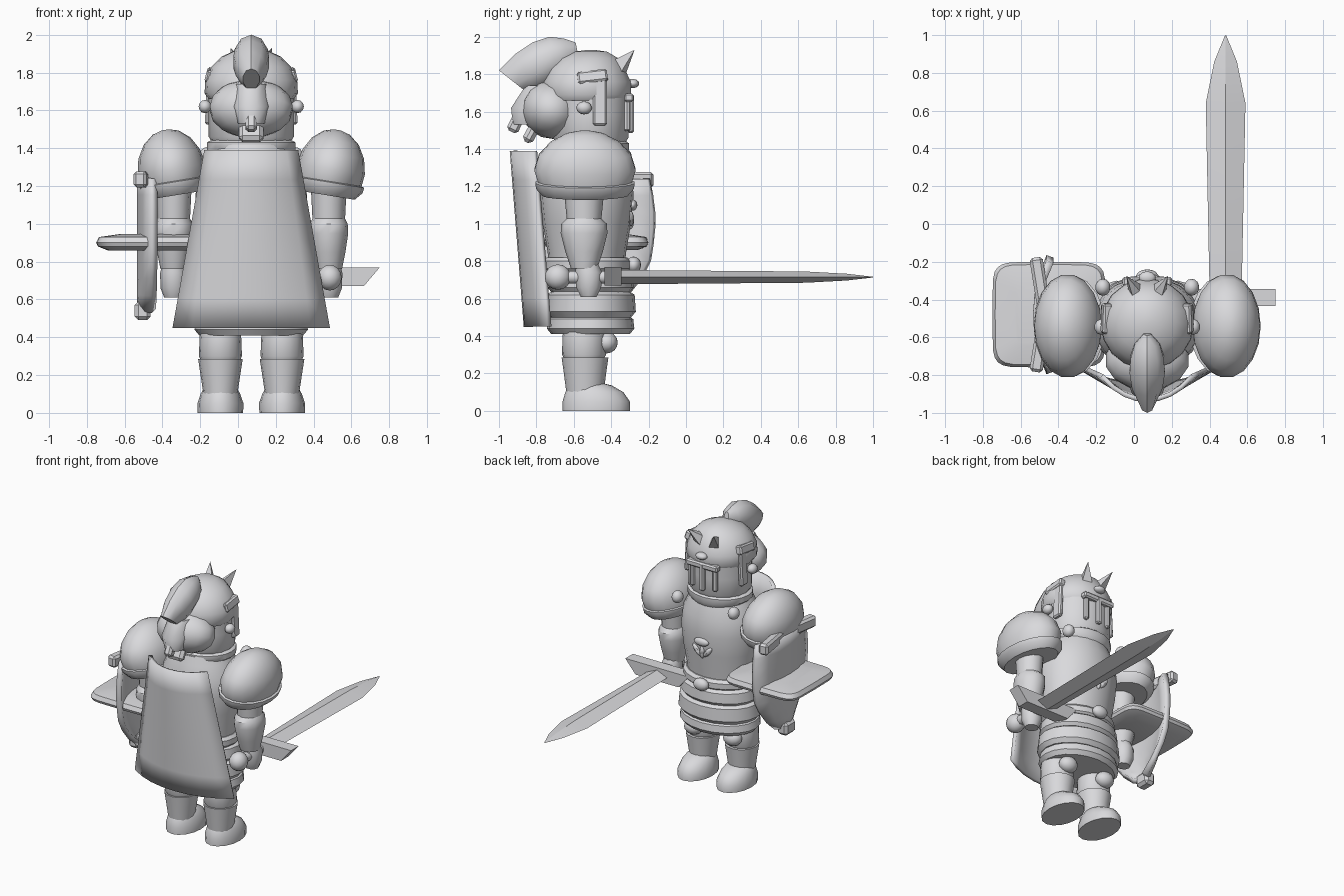
import bpy, bmesh, math
from mathutils import Vector, Matrix

if "Cube" in bpy.data.objects:
    bpy.data.objects.remove(bpy.data.objects["Cube"])

CX, CY = 0.07, -0.53          # body axis
steel = bpy.data.materials.new("pale_steel")
steel.diffuse_color = (0.7, 0.7, 0.72, 1)
steel.use_nodes = True
steel.node_tree.nodes["Principled BSDF"].inputs["Base Color"].default_value = steel.diffuse_color


def finish(name, bm, angle=40):
    bmesh.ops.recalc_face_normals(bm, faces=bm.faces)
    me = bpy.data.meshes.new(name)
    bm.to_mesh(me)
    bm.free()
    me.materials.append(steel)
    ob = bpy.data.objects.new(name, me)
    bpy.context.collection.objects.link(ob)
    bpy.ops.object.select_all(action='DESELECT')
    ob.select_set(True)
    bpy.context.view_layer.objects.active = ob
    bpy.ops.object.shade_smooth_by_angle(angle=math.radians(angle))
    return ob


def loft(name, rings, n=16, angle=40):
    """Stack of elliptical rings: (x, y, z, rx, ry)."""
    bm = bmesh.new()
    loops = [[bm.verts.new((x + rx * math.cos(2 * math.pi * i / n),
                            y + ry * math.sin(2 * math.pi * i / n), z))
              for i in range(n)] for x, y, z, rx, ry in rings]
    for a, b in zip(loops, loops[1:]):
        for i in range(n):
            bm.faces.new((a[i], a[(i + 1) % n], b[(i + 1) % n], b[i]))
    bm.faces.new(loops[0])
    bm.faces.new(loops[-1])
    return finish(name, bm, angle)


def ball(name, c, r, rot=(0, 0, 0), u=14, v=8):
    bm = bmesh.new()
    bmesh.ops.create_uvsphere(bm, u_segments=u, v_segments=v, radius=1)
    ob = finish(name, bm)
    ob.location, ob.scale, ob.rotation_euler = c, r, rot
    return ob


def box(name, c, size, rot=(0, 0, 0), bevel=0.01):
    bm = bmesh.new()
    bmesh.ops.create_cube(bm, size=1, matrix=Matrix.Diagonal((*size, 1)))
    bmesh.ops.bevel(bm, geom=bm.edges[:], offset=bevel, segments=1, affect='EDGES')
    ob = finish(name, bm, 30)
    ob.location, ob.rotation_euler = c, rot
    return ob


def slab(name, pts, a, b, axis):
    """Extrude a 2D outline from a to b along x or z."""
    place = (lambda p, t: (t, p[0], p[1])) if axis == 'x' else (lambda p, t: (p[0], p[1], t))
    bm = bmesh.new()
    lo = [bm.verts.new(place(p, a)) for p in pts]
    hi = [bm.verts.new(place(p, b)) for p in pts]
    bm.faces.new(lo)
    bm.faces.new(hi)
    for i in range(len(pts)):
        j = (i + 1) % len(pts)
        bm.faces.new((lo[i], lo[j], hi[j], hi[i]))
    return finish(name, bm, 30)


# Legs, arms and shoulder guards, mirrored about the body axis
for s, side in ((-1, "left"), (1, "right")):
    x = CX + s * 0.163
    loft(side + "_boot", [(x, -0.48, 0, .12, .18), (x, -0.48, .05, .122, .18),
                          (x, -0.49, .1, .105, .155), (x, -0.51, .135, .085, .115),
                          (x, -0.53, .155, .05, .06)])
    loft(side + "_shin", [(x, -0.54, .1, .09, .1), (x, -0.54, .2, .105, .113),
                          (x, -0.54, .285, .118, .125)])
    loft(side + "_thigh", [(x, -0.545, .27, .1, .1), (x, -0.545, .3, .114, .118),
                           (x, -0.545, .4, .11, .115), (x, -0.545, .5, .1, .1)])
    ball(side + "_knee_guard", (x, -0.425, .365), (.07, .06, .058))

    x = CX + s * 0.41
    loft(side + "_upper_arm", [(x, -0.545, 1.0, .085, .09), (x, -0.545, 1.1, .09, .1),
                               (x, -0.545, 1.3, .1, .12)], 12)
    loft(side + "_forearm", [(x, -0.545, .76, .07, .07), (x, -0.545, .85, .088, .1),
                             (x, -0.545, .95, .103, .125), (x, -0.545, 1.0, .1, .122),
                             (x, -0.545, 1.03, .085, .09)], 12)
    loft(side + "_hand", [(x, -0.52, .61, .05, .045), (x, -0.52, .66, .07, .07),
                          (x, -0.52, .74, .072, .075), (x, -0.53, .79, .06, .06)], 10)
    dome = [(0, 0, -.1, .15, .23), (0, 0, -.06, .185, .265), (0, 0, -.03, .19, .27),
            (0, 0, -.025, .175, .255), (0, 0, .04, .182, .275), (0, 0, .12, .165, .25),
            (0, 0, .19, .125, .185), (0, 0, .235, .07, .1), (0, 0, .25, .02, .03)]
    g = loft(side + "_shoulder_guard", dome, 18, 35)
    g.location, g.rotation_euler = (x + s * .005, -0.54, 1.25), (0, s * 0.16, 0)
    ball(side + "_cape_clasp", (CX + s * .235, -0.335, 1.36), (.04, .045, .045))
    ball(side + "_helmet_bolt", (CX + s * .245, -0.545, 1.62), (.035, .042, .035), u=10, v=6)
    # Cheek strap and its cross piece
    box(side + "_cheek_strap", (CX + s * .222, -0.46, 1.65), (.035, .075, .25), (0, s * -.05, 0))
    box(side + "_temple_plate", (CX + s * .215, -0.5, 1.785), (.05, .16, .065), (.12, s * -.25, 0))
    # Wings of the brow crest
    bm = bmesh.new()
    base = [bm.verts.new(v) for v in ((CX, -.34, 1.75), (CX + s * .1, -.36, 1.79),
                                      (CX + s * .06, -.44, 1.85), (CX, -.4, 1.83))]
    tip = bm.verts.new((CX + s * .11, -.275, 1.93))
    bm.faces.new(base)
    for i in range(4):
        bm.faces.new((base[i], base[(i + 1) % 4], tip))
    finish(side + "_crest_wing", bm, 20)
    # Visor bars beside the nose guard
    box(side + "_visor_bar", (CX + s * .095, -.315, 1.58), (.035, .035, .17), (0, 0, s * -.4))

# Torso, belt and layered skirt
loft("torso", [(CX, CY, .74, .25, .2), (CX, CY, .85, .255, .21), (CX, CY, 1.0, .28, .235),
               (CX, CY, 1.15, .295, .25), (CX, CY, 1.27, .28, .24), (CX, CY, 1.36, .23, .21),
               (CX, CY, 1.42, .2, .19)], 20)
loft("belt", [(CX, CY, .74, .26, .215), (CX, CY, .76, .28, .235), (CX, CY, .8, .28, .235),
              (CX, CY, .82, .26, .215)], 20)
for i, (z0, z1, r) in enumerate(((.41, .52, .3), (.5, .65, .31), (.63, .76, .295))):
    loft("skirt_band_%d" % (i + 1),
         [(CX, -.51, z0, r - .025, r * .7), (CX, -.51, z0 + .03, r, r * .78),
          (CX, -.51, z1 - .03, r - .01, r * .76), (CX, -.51, z1, r - .05, r * .62)], 20)
ball("belt_buckle", (CX, -.28, .78), (.06, .04, .045))
ball("chest_emblem", (CX, -.285, 1.1), (.06, .025, .03))
for a in (-.7, 0, .7):
    ball("emblem_petal", (CX + .07 * math.sin(a), -.297, 1.05 - .03 * math.cos(a)),
         (.02, .02, .05), (0, a, 0), 8, 6)

# Neck, helmet and neck guard
loft("collar", [(CX, -.51, 1.36, .2, .19), (CX, -.51, 1.39, .235, .205), (CX, -.51, 1.43, .235, .205),
                (CX, -.51, 1.45, .2, .18)], 20)
loft("helmet_face", [(CX, -.51, 1.42, .2, .18), (CX, -.51, 1.46, .225, .205), (CX, -.51, 1.58, .225, .205),
                     (CX, -.51, 1.74, .225, .215)], 18)
loft("helmet_dome", [(CX, -.53, 1.66, .225, .225), (CX, -.53, 1.69, .247, .24), (CX, -.53, 1.76, .243, .238),
                     (CX, -.53, 1.83, .21, .205), (CX, -.52, 1.885, .155, .16),
                     (CX, -.51, 1.92, .08, .09), (CX, -.51, 1.93, .02, .02)], 18)
box("brow_bar", (CX, -.305, 1.675), (.26, .05, .045))
box("nose_guard", (CX, -.295, 1.59), (.04, .035, .21))
ball("crest_stud", (CX, -.285, 1.75), (.045, .035, .025), u=10, v=6)
ball("neck_guard", (CX, -.72, 1.61), (.225, .165, .155), (-.35, 0, 0), 14, 8)
loft("plume_socket", [(CX, -.85, 1.53, .07, .08), (CX, -.84, 1.62, .1, .1), (CX, -.79, 1.74, .08, .07)], 10)
box("upper_tassel", (CX, -.9, 1.56), (.06, .065, .15), (-.45, 0, 0), .015)
box("lower_tassel", (CX, -.83, 1.48), (.13, .06, .1), (-.5, 0, 0), .02)

# Plume: crescent section swept from the helmet crown backwards
bm = bmesh.new()
spine = [((-.59, 1.97), (-.57, 1.87), .02), ((-.65, 1.99), (-.62, 1.83), .07),
         ((-.73, 2.0), (-.68, 1.78), .092), ((-.82, 1.97), (-.74, 1.74), .098),
         ((-.91, 1.91), (-.8, 1.715), .085), ((-1.0, 1.82), (-.86, 1.71), .045)]
loops = []
for top, low, w in spine:
    t, l = Vector(top), Vector(low)
    c, h = (t + l) / 2, (t - l) / 2
    loops.append([bm.verts.new((CX + w * math.sin(k * math.pi / 5), *(c + h * math.cos(k * math.pi / 5))))
                  for k in range(10)])
for a, b in zip(loops, loops[1:]):
    for i in range(10):
        bm.faces.new((a[i], a[(i + 1) % 10], b[(i + 1) % 10], b[i]))
bm.faces.new(loops[0])
bm.faces.new(loops[-1])
finish("plume", bm)


def sheet(name, rows, cols, f, thick, angle=40):
    """Grid surface f(u, v) given thickness."""
    bm = bmesh.new()
    g = [[bm.verts.new(f(j / cols, i / rows)) for j in range(cols + 1)] for i in range(rows + 1)]
    for i in range(rows):
        for j in range(cols):
            bm.faces.new((g[i][j], g[i][j + 1], g[i + 1][j + 1], g[i + 1][j]))
    ob = finish(name, bm, angle)
    m = ob.modifiers.new("thickness", 'SOLIDIFY')
    m.thickness, m.offset = thick, 0
    return ob


# Cape: curved, flaring to the hem
def cape(u, v):
    w, t = 2 * u - 1, 1 - v
    half = .24 + .17 * v
    return (CX + w * half, -.93 + .075 * v + .125 * abs(w) ** 2.2, .45 + .94 * t)


sheet("cape", 6, 8, cape, .025)


# Shield: bowed plate tapering to a blunt foot
def shield(u, v):
    w = 2 * u - 1
    half = .28 + .03 * math.sin(v * 5) if v < .5 else .3 * (1 - ((v - .5) / .5) ** 2 * .8)
    return (-.515 + .07 * w * w, -.48 + w * half, 1.24 - .7 * v)


sheet("shield", 8, 6, shield, .04, 30)
for s in (-1, 1):
    box("shield_top_rim", (-.495, -.48 + s * .15, 1.235), (.07, .31, .085), (0, 0, s * .16), .015)
box("shield_foot", (-.505, -.48, .54), (.085, .12, .1), (0, 0, 0), .02)

# Flat crossing blade of the shield, thick in the middle and thin at the rim
bm = bmesh.new()
prev = []
for z, k in ((.86, .8), (.88, .97), (.9, 1), (.93, .95), (.945, .6)):
    ring = []
    for i in range(24):
        a = 2 * math.pi * i / 24
        c, s = math.cos(a), math.sin(a)
        ring.append(bm.verts.new((-.45 + k * .3 * math.copysign(abs(c) ** .3, c),
                                  -.48 + k * .28 * math.copysign(abs(s) ** .3, s), z)))
    if prev:
        for i in range(24):
            bm.faces.new((prev[i], prev[(i + 1) % 24], ring[(i + 1) % 24], ring[i]))
    else:
        bm.faces.new(ring)
    prev = ring
bm.faces.new(prev)
finish("shield_cross_plate", bm, 30)

# Sword held forward: diamond blade, guard, grip and pommel
SX, SZ = .485, .715
bm = bmesh.new()
prev = None
for y, w, h in ((-.36, .085, .038), (.64, .105, .03), (.86, .06, .018), (.999, .003, .002)):
    ring = [bm.verts.new(v) for v in ((SX + w, y, SZ), (SX, y, SZ + h), (SX - w, y, SZ), (SX, y, SZ - h))]
    if prev:
        for i in range(4):
            bm.faces.new((prev[i], prev[(i + 1) % 4], ring[(i + 1) % 4], ring[i]))
    else:
        bm.faces.new(ring)
    prev = ring
bm.faces.new(prev)
finish("sword_blade", bm, 10)
guard = slab("sword_guard", [(-.265, .055), (.265, .055), (.18, -.045), (-.18, -.045)], -.045, .045, 'z')
guard.location, guard.rotation_euler = (SX, -.39, SZ), (math.pi / 2, 0, 0)
grip = loft("sword_grip", [(0, 0, -.14, .035, .035), (0, 0, .14, .035, .035)], 10)
grip.location, grip.rotation_euler = (SX, -.53, SZ), (math.pi / 2, 0, 0)
ball("sword_pommel", (SX, -.685, SZ), (.065, .07, .068))
